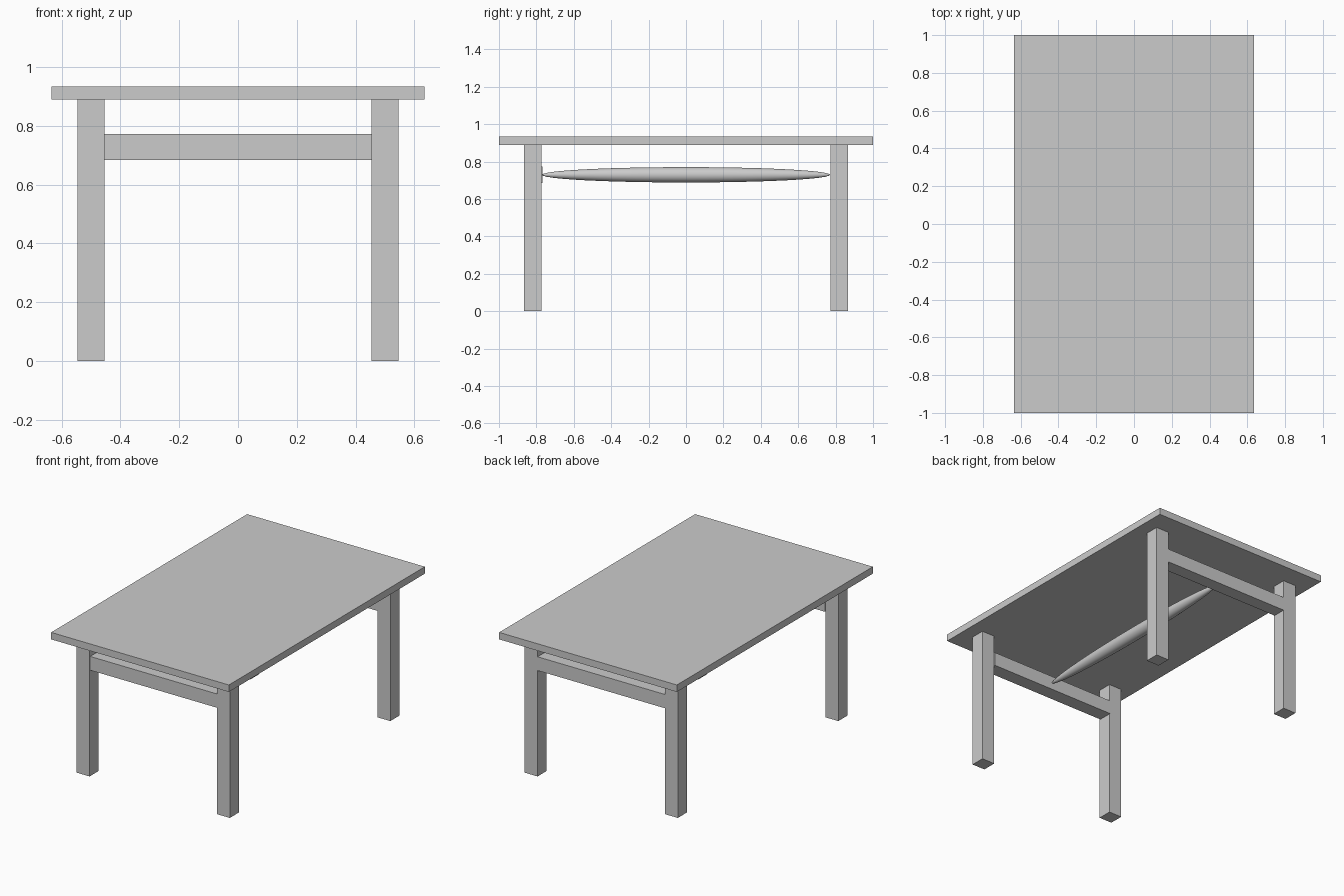
import bpy
from mathutils import Matrix, Vector
import math

if "Cube" in bpy.data.objects:
    bpy.data.objects.remove(bpy.data.objects["Cube"])


def box(name, lo, hi):
    """Axis-aligned box between two corners."""
    lo, hi = Vector(lo), Vector(hi)
    bpy.ops.mesh.primitive_cube_add(size=1)
    ob = bpy.context.object
    ob.name = name
    ob.data.transform(Matrix.Translation((lo + hi) / 2) @ Matrix.Diagonal((*(hi - lo), 1)))
    return ob


# Table top
box("table_top", (-0.635, -1, 0.889), (0.635, 1, 0.934))

# Legs and end rails
for end, y0, y1 in (("front", -0.865, -0.773), ("back", 0.773, 0.865)):
    for side, x0, x1 in (("left", -0.547, -0.455), ("right", 0.455, 0.547)):
        box(f"{end}_{side}_leg", (x0, y0, 0), (x1, y1, 0.889))
    # rails sit a hair towards the back
    box(f"{end}_rail", (-0.455, y0 + 0.006, 0.684), (0.455, y1 + 0.006 * (end == "front"), 0.773))

# Spindle-shaped stretcher running lengthwise between the rails
bpy.ops.mesh.primitive_uv_sphere_add(segments=32, ring_count=24, radius=1)
stretcher = bpy.context.object
stretcher.name = "spindle_stretcher"
stretcher.data.transform(Matrix.Translation((0, 0, 0.729))
                         @ Matrix.Diagonal((0.041, 0.77, 0.041, 1))
                         @ Matrix.Rotation(math.radians(90), 4, "X"))
for poly in stretcher.data.polygons:
    poly.use_smooth = True
